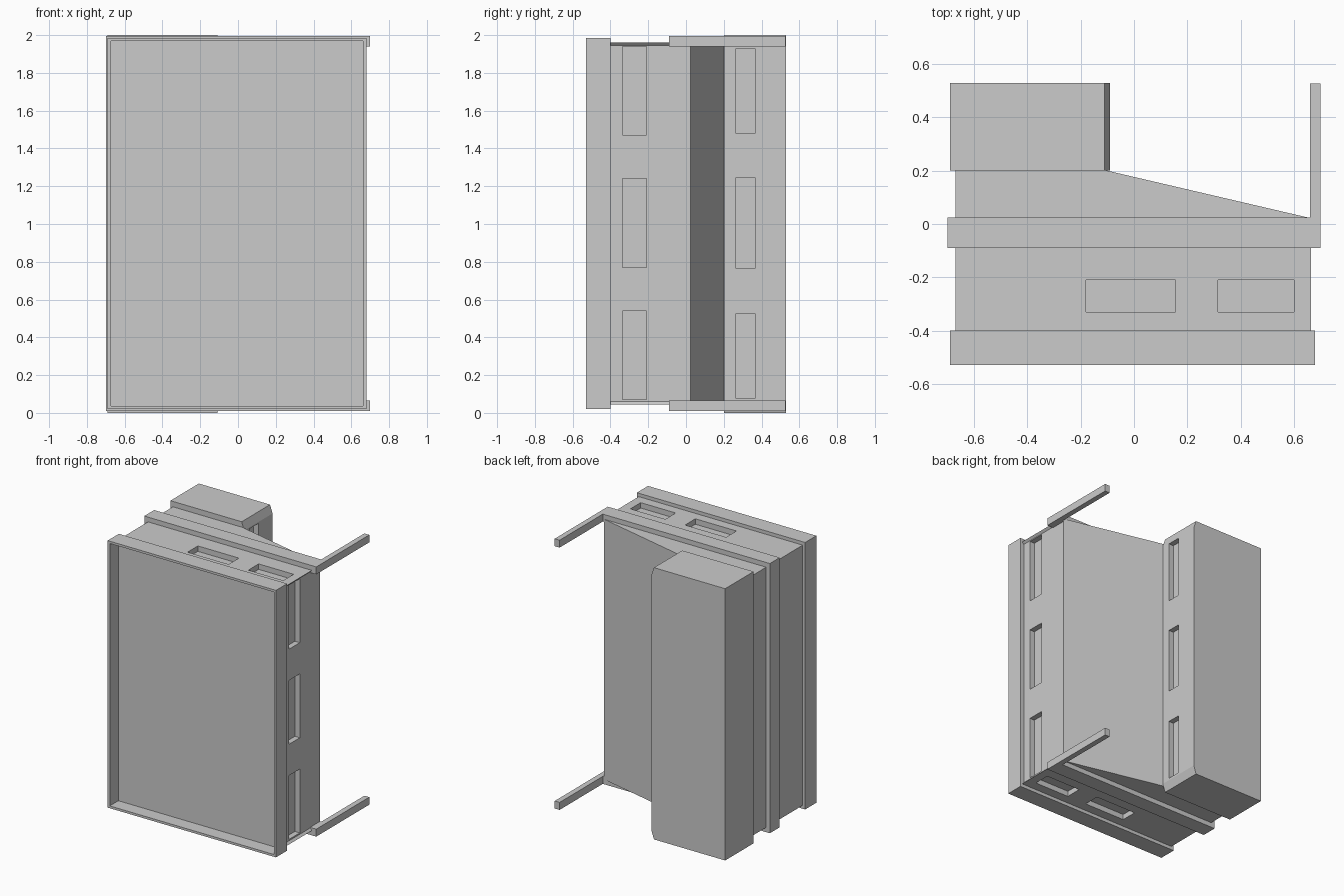
import bpy, bmesh

if "Cube" in bpy.data.objects:
    bpy.data.objects.remove(bpy.data.objects["Cube"])

MID = 1.0025  # mirror height for top/bottom pairs


def prism(name, pts, lo, hi, axis):
    """Extrude a 2D outline: axis 'z' takes (x, y) points, axis 'y' takes (x, z)."""
    def co(p, h):
        return (p[0], p[1], h) if axis == 'z' else (p[0], h, p[1])
    bm = bmesh.new()
    a = [bm.verts.new(co(p, lo)) for p in pts]
    b = [bm.verts.new(co(p, hi)) for p in pts]
    n = len(pts)
    bm.faces.new(a)
    bm.faces.new(b[::-1])
    for i in range(n):
        j = (i + 1) % n
        bm.faces.new((a[i], b[i], b[j], a[j]))
    bmesh.ops.recalc_face_normals(bm, faces=bm.faces)
    me = bpy.data.meshes.new(name)
    bm.to_mesh(me)
    bm.free()
    ob = bpy.data.objects.new(name, me)
    bpy.context.collection.objects.link(ob)
    return ob


def box(name, x0, x1, y0, y1, z0, z1):
    return prism(name, [(x0, y0), (x1, y0), (x1, y1), (x0, y1)], z0, z1, 'z')


def carve(ob, boxes):
    """Cut box pockets out of an object and bake the result."""
    cutters = [box("cutter", *b) for b in boxes]
    for c in cutters:
        c.hide_render = True
        m = ob.modifiers.new("pocket", 'BOOLEAN')
        m.operation = 'DIFFERENCE'
        m.solver = 'EXACT'
        m.object = c
    dg = bpy.context.evaluated_depsgraph_get()
    me = bpy.data.meshes.new_from_object(ob.evaluated_get(dg))
    ob.modifiers.clear()
    ob.data = me
    for c in cutters:
        bpy.data.objects.remove(c)


def flip(z):
    return 2 * MID - z


# Front frame with a shallow tray opening
frame = box("front_frame", -0.69, 0.68, -0.53, -0.40, 0.02, 1.985)
carve(frame, [(-0.673, 0.663, -0.6, -0.43, 0.037, 1.968)])

# Main body with the slanted rear wall
B, T = flip(1.96), 1.96
body = prism("main_body", [(-0.67, -0.41), (0.65, -0.41), (0.65, 0.025),
                           (-0.10, 0.20), (-0.10, 0.21), (-0.67, 0.21)], B, T, 'z')
D = 0.04
pockets = [(0.65 - D, 0.8, -0.335, -0.21, z - 0.235, z + 0.235)
           for z in (0.305, 1.005, 1.705)]
for x0, x1 in ((-0.18, 0.155), (0.315, 0.60)):
    pockets.append((x0, x1, -0.33, -0.21, T - D, 2.2))
    pockets.append((x0, x1, -0.33, -0.21, -0.2, B + D))
carve(body, pockets)

# Rear box with chamfered right corners and side pockets
rear = prism("rear_box", [(-0.69, 0), (-0.11, 0), (-0.09, 0.06), (-0.09, 1.94),
                          (-0.11, 2), (-0.69, 2)], 0.20, 0.53, 'y')
carve(rear, [(-0.09 - D, 0.1, 0.265, 0.365, z0, z1)
             for z0, z1 in ((0.075, 0.525), (0.765, 1.245), (1.48, 1.93))])

# Raised band: left upright, then mirrored rails, arms and lips
box("band_left", -0.70, -0.66, -0.09, 0.025, 0.01, 1.995)
for side, f in (("top", lambda z: z), ("bottom", flip)):
    za, zb = sorted((f(1.94), f(1.995)))
    box("band_" + side, -0.70, 0.70, -0.09, 0.025, *sorted((f(1.95), f(1.995))))
    box("arm_" + side, 0.66, 0.70, 0.025, 0.527, za, zb)
    box("arm_base_" + side, 0.645, 0.70, -0.09, 0.025, za, zb)
    prism("side_lip_" + side, [(0.645, f(1.94)), (0.665, f(1.96)), (0.645, f(1.96))],
          -0.40, -0.09, 'y')
